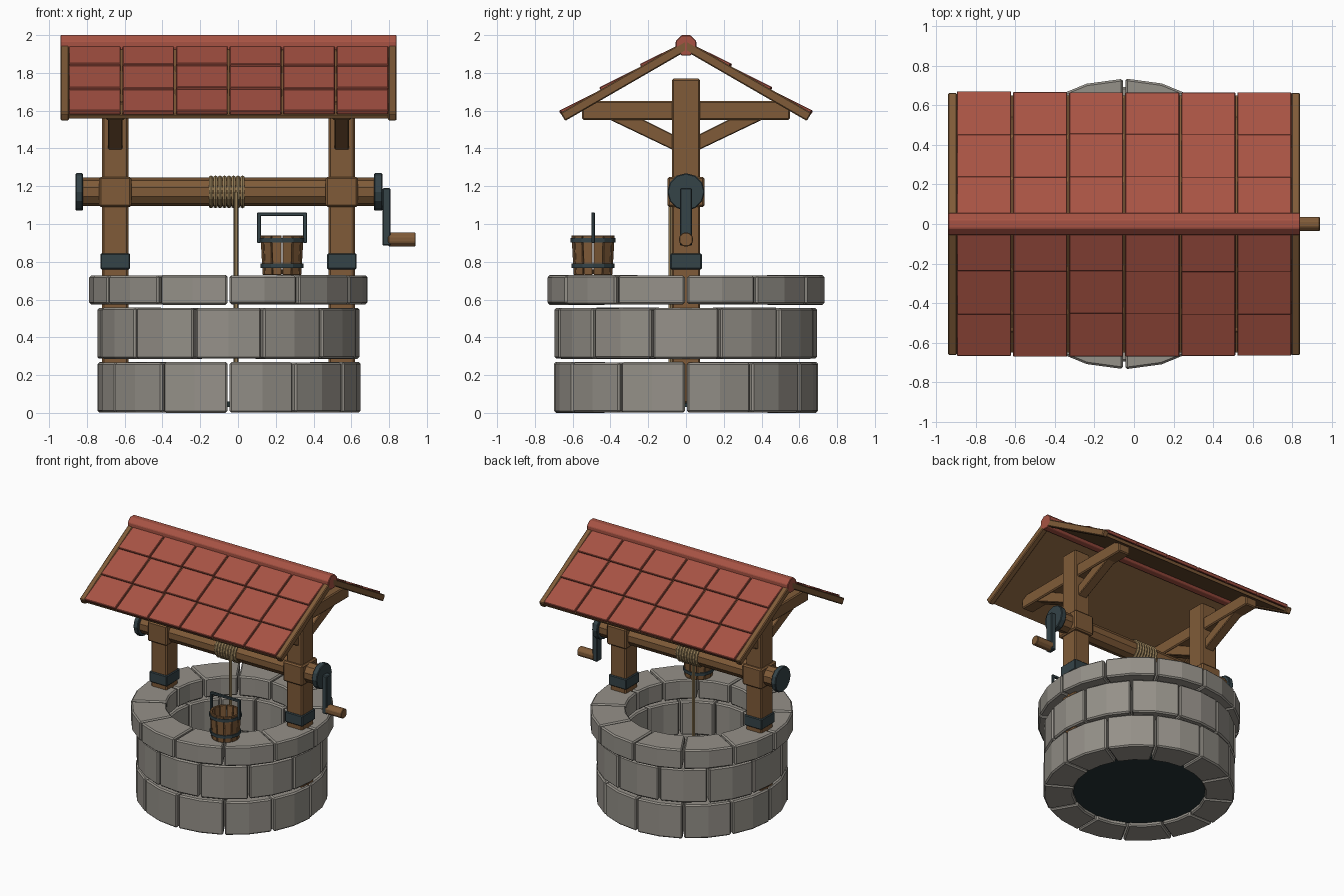
import bpy, bmesh, math, random
from mathutils import Vector

if "Cube" in bpy.data.objects:
    bpy.data.objects.remove(bpy.data.objects["Cube"])

random.seed(4)
CX = -0.05                      # the well sits left of centre because of the crank
pi = math.pi


def material(name, rgb):
    m = bpy.data.materials.new(name)
    m.diffuse_color = (*rgb, 1)
    m.use_nodes = True
    m.node_tree.nodes["Principled BSDF"].inputs["Base Color"].default_value = m.diffuse_color
    return m


STONE = material("grey stone", (0.300, 0.282, 0.250))
WOOD = material("brown wood", (0.215, 0.105, 0.040))
TILE = material("red tile", (0.390, 0.086, 0.057))
METAL = material("dark iron", (0.035, 0.056, 0.064))
ROPE = material("tan rope", (0.310, 0.215, 0.100))
WATER = material("deep water", (0.018, 0.034, 0.036))


def finish(name, bm, mat, bevel=0.0):
    bmesh.ops.recalc_face_normals(bm, faces=bm.faces[:])
    me = bpy.data.meshes.new(name)
    bm.to_mesh(me)
    bm.free()
    me.materials.append(mat)
    ob = bpy.data.objects.new(name, me)
    bpy.context.collection.objects.link(ob)
    if bevel:
        mod = ob.modifiers.new("chamfer", 'BEVEL')
        mod.width, mod.segments, mod.limit_method = bevel, 1, 'ANGLE'
        mod.angle_limit = math.radians(40)
    return ob


def loft(name, a, b, mat, bevel=0.0):
    """Solid between two matching rings of points."""
    bm = bmesh.new()
    va = [bm.verts.new(p) for p in a]
    vb = [bm.verts.new(p) for p in b]
    bm.faces.new(va)
    bm.faces.new(vb)
    n = len(va)
    for i in range(n):
        j = (i + 1) % n
        bm.faces.new((va[i], va[j], vb[j], vb[i]))
    return finish(name, bm, mat, bevel)


def prism_x(name, yz, x0, x1, mat, bevel=0.0):
    return loft(name, [(x0, y, z) for y, z in yz], [(x1, y, z) for y, z in yz], mat, bevel)


def box(name, x, y, z, mat, bevel=0.006):
    yz = [(y[0], z[0]), (y[1], z[0]), (y[1], z[1]), (y[0], z[1])]
    return prism_x(name, yz, x[0], x[1], mat, bevel)


def ngon(n, r, cy, cz, turn=0.0):
    return [(cy + r * math.cos(turn + 2 * pi * i / n), cz + r * math.sin(turn + 2 * pi * i / n))
            for i in range(n)]


def wedge(name, c, a0, a1, lower, upper, mat, bevel, steps=2, gap=0.0):
    """Curved block; lower and upper are (inner radius, outer radius, z)."""
    def ring(ri, ro, z):
        pts = []
        for r, order in ((ro, range(steps + 1)), (ri, range(steps, -1, -1))):
            g = gap / r
            for i in order:
                t = a0 + g + (a1 - a0 - 2 * g) * i / steps
                pts.append((c[0] + r * math.cos(t), c[1] + r * math.sin(t), z))
        return pts
    return loft(name, ring(*lower), ring(*upper), mat, bevel)


def sweep_ring(name, c, axis, profile, n, mat):
    """Closed ring from (radius, offset along axis) points."""
    bm = bmesh.new()
    rings = []
    for i in range(n):
        t = 2 * pi * i / n
        u, v = math.cos(t), math.sin(t)
        rings.append([bm.verts.new(Vector(c) + (Vector((r * u, r * v, h)) if axis == 'z'
                                                else Vector((h, r * u, r * v)))) for r, h in profile])
    m = len(profile)
    for i in range(n):
        p, q = rings[i], rings[(i + 1) % n]
        for k in range(m):
            bm.faces.new((p[k], q[k], q[(k + 1) % m], p[(k + 1) % m]))
    return finish(name, bm, mat)


# Stone wall: three courses of twelve blocks, the top one a wider rim
for course, (z0, z1, ro, turn) in enumerate([(0.0, 0.27, 0.70, 0), (0.285, 0.557, 0.70, 0.5),
                                             (0.572, 0.73, 0.74, 0)]):
    part = "rim_stone" if course == 2 else "wall_stone"
    for i in range(12):
        a0 = (i + turn) * pi / 6
        j = random.uniform(-0.004, 0.0)
        r = ro + random.uniform(-0.008, 0.002)
        wedge(f"{part}_{course}_{i}", (CX, 0), a0, a0 + pi / 6,
              (0.48, r, z0 - j), (0.48, r, z1 + j), STONE, 0.010, gap=0.006)

# Water at the bottom of the shaft
disc = ngon(24, 0.485, CX, 0)
loft("water", [(x, y, 0.03) for x, y in disc], [(x, y, 0.06) for x, y in disc], WATER)

# Two post frames: post, iron band, bearing block, cross beam and braces
for side, s in (("left", -1), ("right", 1)):
    x = CX + 0.60 * s
    box(f"{side}_post", (x - 0.07, x + 0.07), (-0.075, 0.075), (0.05, 1.77), WOOD, 0.01)
    box(f"{side}_post_band", (x - 0.078, x + 0.078), (-0.084, 0.084), (0.76, 0.845), METAL)
    box(f"{side}_bearing_block", (x - 0.086, x + 0.086), (-0.098, 0.098), (1.09, 1.25), WOOD, 0.01)
    box(f"{side}_cross_beam", (x - 0.05, x + 0.05), (-0.55, 0.55), (1.55, 1.65), WOOD, 0.008)
    for end, e in (("front", -1), ("back", 1)):
        yz = [(0.05, 1.383), (0.42, 1.56), (0.42, 1.60), (0.32, 1.60), (0.05, 1.465)]
        prism_x(f"{side}_{end}_brace", [(e * y, z) for y, z in yz], x - 0.038, x + 0.038, WOOD, 0.005)

# Windlass: axle, end discs, crank arm and handle
AZ = 1.17
prism_x("axle", ngon(10, 0.076, 0, AZ, pi / 10), CX - 0.78, CX + 0.78, WOOD)
prism_x("left_axle_disc", ngon(12, 0.099, 0, AZ), CX - 0.81, CX - 0.77, METAL, 0.005)
prism_x("right_axle_disc", ngon(12, 0.099, 0, AZ), CX + 0.77, CX + 0.815, METAL, 0.005)
box("crank_arm", (0.765, 0.808), (-0.032, 0.032), (0.885, 1.19), METAL)
prism_x("crank_handle", ngon(8, 0.039, 0, 0.918, pi / 8), 0.795, 0.94, WOOD, 0.004)

# Rope wound on the axle and hanging into the shaft
for i in range(8):
    coil = ngon(6, 0.0125, 0.077, 0)
    sweep_ring(f"rope_coil_{i}", (CX - 0.093 + i * 0.0238, 0, AZ), 'x', coil, 14, ROPE)
rope = ngon(6, 0.0125, -0.01, -0.082)
loft("hanging_rope", [(x, y, 0.06) for x, y in rope], [(x, y, 1.17) for x, y in rope], ROPE)

# Bucket standing on the rim: staves, base, hoops and bail
B = (0.233, -0.492)
for i in range(12):
    wedge(f"bucket_stave_{i}", B, i * pi / 6, (i + 1) * pi / 6,
          (0.085, 0.103, 0.73), (0.097, 0.115, 0.94), WOOD, 0.003, 1, 0.002)
base = ngon(12, 0.090, *B)
loft("bucket_base", [(x, y, 0.735) for x, y in base], [(x, y, 0.76) for x, y in base], WOOD)
for i, (z, r) in enumerate(((0.78, 0.114), (0.913, 0.120))):
    sweep_ring(f"bucket_hoop_{i}", (*B, z), 'z',
               [(r - 0.012, -0.012), (r, -0.012), (r, 0.012), (r - 0.012, 0.012)], 12, METAL)
by = (B[1] - 0.009, B[1] + 0.009)
for side, s in (("left", -1), ("right", 1)):
    xs = sorted((B[0] + s * 0.112, B[0] + s * 0.132))
    box(f"bucket_bail_{side}", xs, by, (0.90, 1.06), METAL, 0.003)
box("bucket_bail_top", (B[0] - 0.125, B[0] + 0.125), by, (1.042, 1.062), METAL, 0.003)

# Roof: both slopes drawn in (distance down slope, height above deck) coordinates
C, S = math.cos(pi / 6), math.sin(pi / 6)


def slope(e, pts):
    return [(e * (d * C + h * S), 1.953 - d * S + h * C) for d, h in pts]


def apex(h):                    # where a layer at height h meets the ridge plane
    return -h * S / C


for end, e in (("front", -1), ("back", 1)):
    deck = [(apex(0), 0), (0.75, 0), (0.75, -0.022), (apex(-0.022), -0.022)]
    prism_x(f"{end}_roof_deck", slope(e, deck), CX - 0.86, CX + 0.86, WOOD)
    barge = [(apex(0.017), 0.017), (0.758, 0.017), (0.758, -0.033), (apex(-0.033), -0.033)]
    for side, s in (("left", -1), ("right", 1)):
        xa, xb = sorted((CX + s * 0.845, CX + s * 0.89))
        prism_x(f"{end}_{side}_barge_board", slope(e, barge), xa, xb, WOOD, 0.006)
    for row, (d0, d1) in enumerate(((0.02, 0.262), (0.245, 0.510), (0.493, 0.756))):
        for col in range(6):
            x0 = CX - 0.85 + col * 0.2835
            j = random.uniform(-0.004, 0.004)
            tile = [(d0, 0.001), (d1 + j, 0.004), (d1 + j, 0.030), (d0, 0.014)]
            prism_x(f"{end}_roof_tile_{row}_{col}", slope(e, tile),
                    x0 + 0.005, x0 + 0.2785, TILE, 0.004)
prism_x("ridge_cap", ngon(8, 0.059, 0, 1.9455, pi / 8), CX - 0.89, CX + 0.89, TILE, 0.004)
